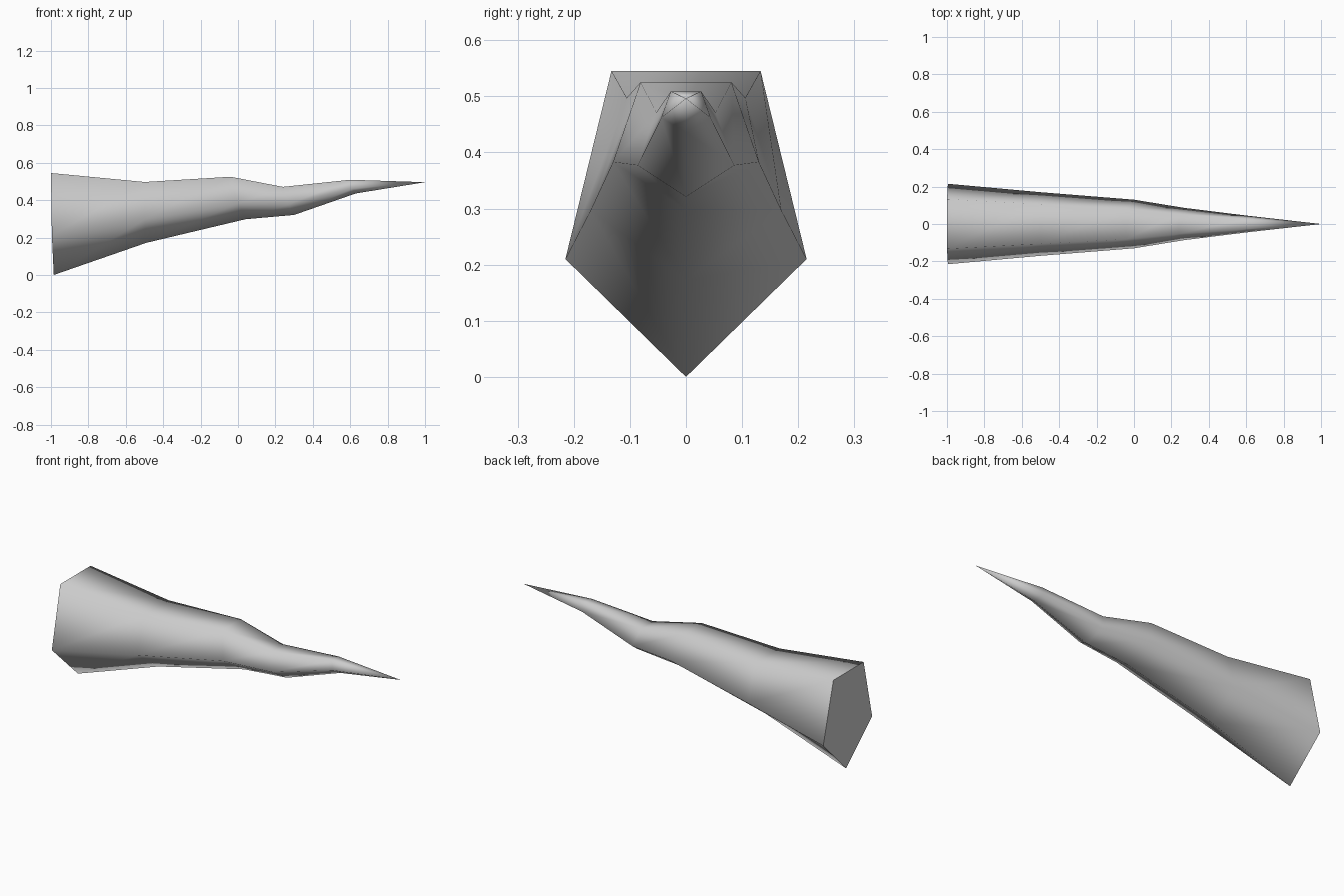
import bpy, bmesh

if "Cube" in bpy.data.objects:
    bpy.data.objects.remove(bpy.data.objects["Cube"])

# Rings of the spike: (x, z, half width) for top corners, side corners; (x, z) for keel
RINGS = [
    ((-1.00, 0.545, 0.133), (-0.995, 0.21, 0.215), (-0.985, 0.0)),
    ((-0.50, 0.497, 0.106), (-0.50, 0.297, 0.170), (-0.49, 0.172)),
    ((-0.04, 0.525, 0.081), (0.00, 0.383, 0.130), (0.04, 0.298)),
    ((0.24, 0.471, 0.053), (0.27, 0.377, 0.086), (0.30, 0.321)),
    ((0.60, 0.509, 0.027), (0.61, 0.462, 0.044), (0.63, 0.436)),
]
TIP = (1.0, 0.0, 0.496)

bm = bmesh.new()
loops = []
for (tx, tz, tw), (sx, sz, sw), (kx, kz) in RINGS:
    pts = [(tx, -tw, tz), (tx, tw, tz), (sx, sw, sz), (kx, 0, kz), (sx, -sw, sz)]
    loops.append([bm.verts.new(p) for p in pts])

# Side walls
for a, b in zip(loops, loops[1:]):
    for i in range(5):
        j = (i + 1) % 5
        bm.faces.new((a[i], a[j], b[j], b[i]))

# Pointed end
tip = bm.verts.new(TIP)
last = loops[-1]
for i in range(5):
    bm.faces.new((last[i], last[(i + 1) % 5], tip))
for f in bm.faces:
    f.smooth = True

# Flat base cap with a crisp rim
cap = bm.faces.new(loops[0][::-1])
for e in cap.edges:
    e.smooth = False
bmesh.ops.recalc_face_normals(bm, faces=bm.faces)

mesh = bpy.data.meshes.new("spike")
bm.to_mesh(mesh)
bm.free()
spike = bpy.data.objects.new("spike", mesh)
bpy.context.collection.objects.link(spike)

grey = bpy.data.materials.new("light grey")
grey.diffuse_color = (0.6, 0.6, 0.6, 1)
grey.use_nodes = True
grey.node_tree.nodes["Principled BSDF"].inputs["Base Color"].default_value = grey.diffuse_color
mesh.materials.append(grey)
